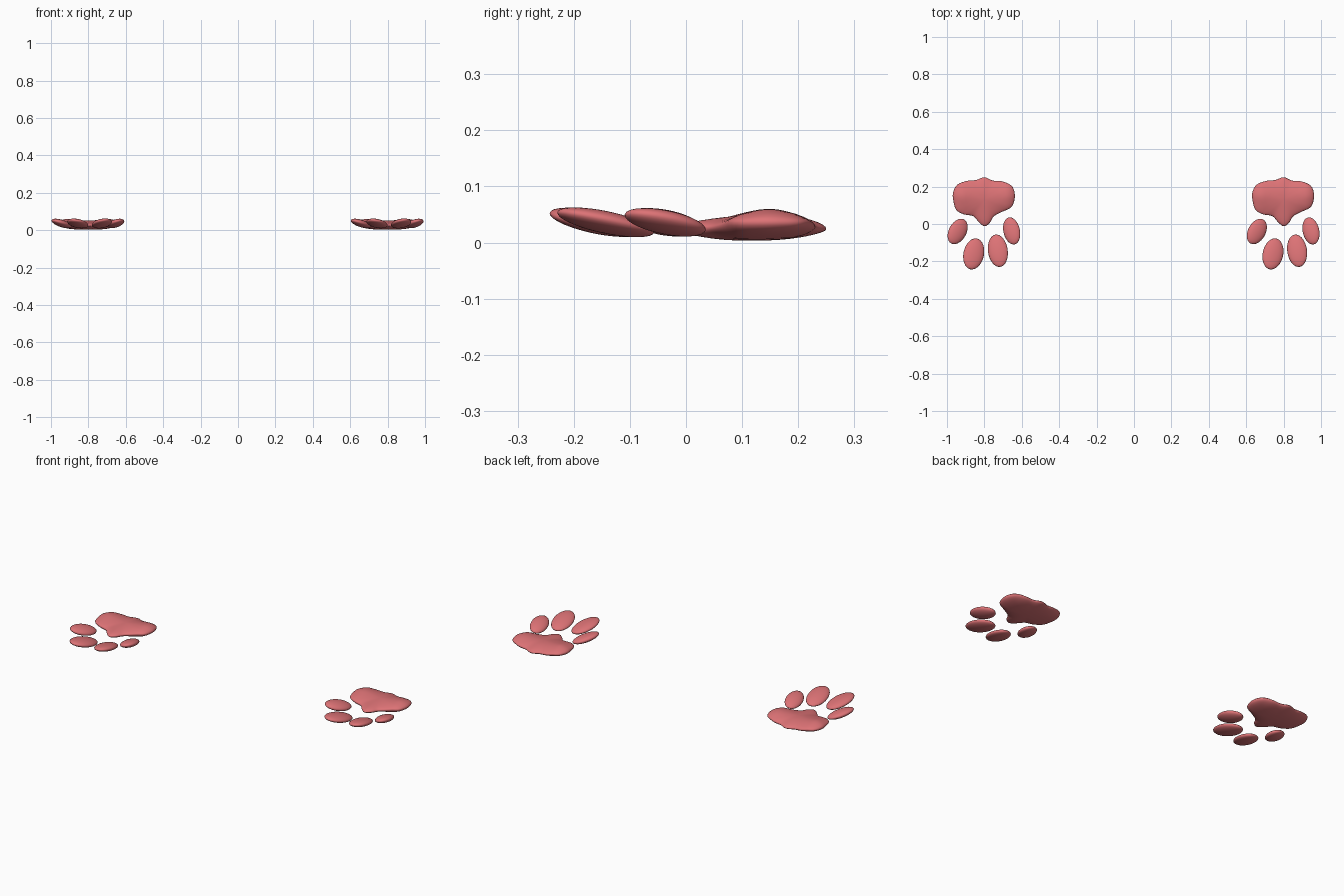
import bpy, bmesh, math
from mathutils import Matrix, Vector, Euler

if "Cube" in bpy.data.objects:
    bpy.data.objects.remove(bpy.data.objects["Cube"])

pink = bpy.data.materials.new("pad_pink")
pink.diffuse_color = (0.72, 0.17, 0.18, 1)
pink.use_nodes = True
pink.node_tree.nodes["Principled BSDF"].inputs["Base Color"].default_value = pink.diffuse_color

# outline of the main pad seen from above (x, y), counter-clockwise from the toe-side tip
OUTLINE = [(0, -.012), (.028, .005), (.05, .04), (.09, .063), (.142, .088), (.16, .125),
           (.162, .165), (.145, .205), (.095, .228), (.045, .232), (0, .25), (-.045, .235),
           (-.09, .231), (-.145, .21), (-.168, .165), (-.165, .12), (-.15, .075),
           (-.11, .052), (-.06, .042), (-.03, .01)]
CENTRE = Vector((0, .13))


def smooth_loop(pts, n=4):
    out, k = [], len(pts)
    for i in range(k):
        a, b, c, d = (Vector(pts[(i + j) % k]) for j in (-1, 0, 1, 2))
        for s in range(n):
            t = s / n
            out.append(.5 * (2 * b + (c - a) * t + (2 * a - 5 * b + 4 * c - d) * t * t
                             + (3 * b - a - 3 * c + d) * t ** 3))
    return out


def finish(bm, name):
    bmesh.ops.recalc_face_normals(bm, faces=bm.faces)
    for f in bm.faces:
        f.smooth = True
    me = bpy.data.meshes.new(name)
    bm.to_mesh(me)
    bm.free()
    me.materials.append(pink)
    ob = bpy.data.objects.new(name, me)
    bpy.context.collection.objects.link(ob)


def pad_height(x, y, a):
    # rim rises toward the side lobes and falls toward the heel
    side = min(1, abs(x) / .12) ** 2
    rim = .024 + .012 * side
    lobe = math.exp(-((y - .15) / .075) ** 2)
    top = .044 + .008 * lobe + .015 * lobe * side
    bottom = .003 + .007 * min(1, abs(y - .11) / .13) ** 2
    s = math.sin(a)
    return rim + s * (top - rim) if s > 0 else rim + s * (rim - bottom)


def main_pad(x0, name):
    bm = bmesh.new()
    loop, rings, steps = smooth_loop(OUTLINE), [], 9
    for k in range(-steps + 1, steps):
        a = k / steps * math.pi / 2
        ring = []
        for p in loop:
            q = CENTRE + (p - CENTRE) * math.cos(a) ** .75
            ring.append(bm.verts.new((x0 + q.x, q.y, pad_height(q.x, q.y, a))))
        rings.append(ring)
    n = len(loop)
    for r, s in zip(rings, rings[1:]):
        for i in range(n):
            bm.faces.new((r[i], r[(i + 1) % n], s[(i + 1) % n], s[i]))
    # domed caps
    for ring, a in ((rings[0], -math.pi / 2), (rings[-1], math.pi / 2)):
        c = bm.verts.new((x0, CENTRE.y, pad_height(0, CENTRE.y, a)))
        for i in range(n):
            bm.faces.new((ring[i], ring[(i + 1) % n], c))
    finish(bm, name)


# toes: x, y, half width, half length, turn about z, sideways roll (degrees)
TOES = {"outer_toe_left": (-.143, -.04, .048, .074, -32, 11),
        "inner_toe_left": (-.057, -.16, .055, .086, -14, 5),
        "inner_toe_right": (.072, -.143, .053, .089, 10, -5),
        "outer_toe_right": (.146, -.037, .045, .075, 16, -11)}


def toe(x0, name, x, y, w, l, turn, roll):
    bm = bmesh.new()
    rot = Euler((math.radians(-12), math.radians(roll), math.radians(turn))).to_matrix().to_4x4()
    m = Matrix.Translation((x0 + x, y, .036)) @ rot @ Matrix.Diagonal((w, l, .019, 1))
    bmesh.ops.create_uvsphere(bm, u_segments=32, v_segments=16, radius=1, matrix=m)
    finish(bm, name)


# two identical paws
for side, x0 in (("left", -.8), ("right", .8)):
    main_pad(x0, f"{side}_paw_main_pad")
    for name, spec in TOES.items():
        toe(x0, f"{side}_paw_{name}", *spec)
